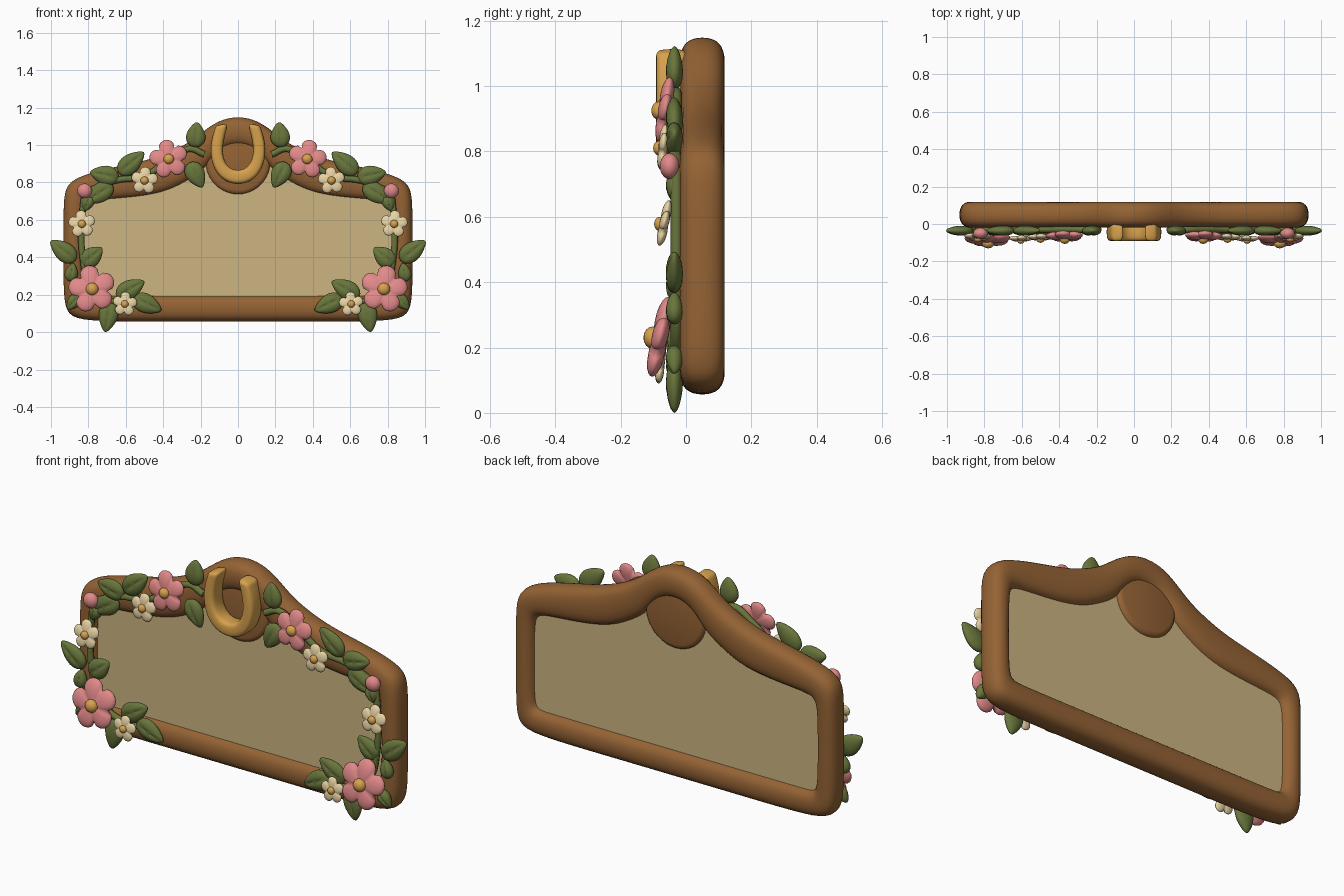
import bpy, bmesh, math
from mathutils import Vector

if "Cube" in bpy.data.objects:
    bpy.data.objects.remove(bpy.data.objects["Cube"], do_unlink=True)


def material(name, rgb):
    m = bpy.data.materials.new(name)
    m.use_nodes = True
    m.diffuse_color = (*rgb, 1)
    bsdf = m.node_tree.nodes["Principled BSDF"]
    bsdf.inputs["Base Color"].default_value = (*rgb, 1)
    bsdf.inputs["Roughness"].default_value = 0.7
    return m


WOOD = material("brown wood", (0.30, 0.125, 0.035))
PANEL = material("tan panel", (0.61, 0.46, 0.22))
GREEN = material("leaf green", (0.14, 0.18, 0.045))
PINK = material("petal pink", (0.76, 0.25, 0.25))
CREAM = material("petal cream", (0.83, 0.67, 0.38))
GOLD = material("gold", (0.68, 0.36, 0.075))


def finish(name, bm, mat, subdiv=0, smooth=True):
    bmesh.ops.recalc_face_normals(bm, faces=bm.faces)
    me = bpy.data.meshes.new(name)
    bm.to_mesh(me)
    bm.free()
    me.materials.append(mat)
    for p in me.polygons:
        p.use_smooth = smooth
    ob = bpy.data.objects.new(name, me)
    bpy.context.collection.objects.link(ob)
    if subdiv:
        mod = ob.modifiers.new("Subdivision", "SUBSURF")
        mod.levels = mod.render_levels = subdiv
    return ob


def loft(name, pairs, y0, y1, r, mat, closed):
    """Chamfered box section swept through pairs of outer and inner points."""
    bm = bmesh.new()
    rings = []
    for a, b in pairs:
        a, b = Vector(a), Vector(b)
        d = (b - a).normalized() * r
        sect = [(a, y0 + r), (a + d, y0), (b - d, y0), (b, y0 + r),
                (b, y1 - r), (b - d, y1), (a + d, y1), (a, y1 - r)]
        rings.append([bm.verts.new((p.x, y, p.y)) for p, y in sect])
    n = len(rings)
    for i in range(n if closed else n - 1):
        p, q = rings[i], rings[(i + 1) % n]
        for j in range(8):
            k = (j + 1) % 8
            bm.faces.new((p[j], p[k], q[k], q[j]))
    if not closed:
        bm.faces.new(rings[0])
        bm.faces.new(rings[-1])
    return finish(name, bm, mat, 2)


def mirrored(half, closed):
    """Half list runs from the centre line; ends on it again when closed."""
    other = half[1:-1] if closed else half[1:]
    flip = [((-a[0], a[1]), (-b[0], b[1])) for a, b in other]
    return half + flip[::-1] if closed else flip[::-1] + half


# Wooden frame with an arched crest
frame_half = [
    ((0, 1.157), (0, 1.0)), ((0.1, 1.135), (0.08, 0.98)),
    ((0.18, 1.08), (0.14, 0.92)), ((0.26, 1.015), (0.175, 0.865)),
    ((0.36, 0.965), (0.27, 0.80)), ((0.48, 0.92), (0.4, 0.735)),
    ((0.66, 0.885), (0.6, 0.71)), ((0.84, 0.84), (0.77, 0.70)),
    ((0.92, 0.79), (0.81, 0.68)), ((0.935, 0.70), (0.82, 0.62)),
    ((0.935, 0.45), (0.82, 0.45)), ((0.935, 0.19), (0.82, 0.26)),
    ((0.915, 0.09), (0.81, 0.2)), ((0.82, 0.055), (0.75, 0.2)),
    ((0.4, 0.055), (0.4, 0.2)), ((0, 0.055), (0, 0.2))]
ring = mirrored(frame_half, True)
loft("frame", ring, -0.02, 0.12, 0.035, WOOD, True)

# Backing panel tucked into the frame
bm = bmesh.new()
edge = [Vector(b).lerp(Vector(a), 0.35) for a, b in ring]
face = bm.faces.new([bm.verts.new((p.x, 0.015, p.y)) for p in edge])
out = bmesh.ops.extrude_face_region(bm, geom=[face], use_keep_orig=True)
moved = [v for v in out["geom"] if isinstance(v, bmesh.types.BMVert)]
bmesh.ops.translate(bm, verts=moved, vec=(0, 0.065, 0))
finish("panel", bm, PANEL, smooth=False)

# Round medallion below the crest
bm = bmesh.new()
bmesh.ops.create_cone(bm, cap_ends=True, segments=40, radius1=0.175,
                      radius2=0.175, depth=0.1)
rims = [e for e in bm.edges if any(len(f.verts) > 4 for f in e.link_faces)]
bmesh.ops.bevel(bm, geom=rims, offset=0.025, segments=3, affect="EDGES", profile=0.5)
for v in bm.verts:
    v.co = (v.co.x, v.co.z + 0.05, 0.91 + v.co.y)
finish("medallion", bm, WOOD)

# Horseshoe
shoe_half = [
    ((0, 0.785), (0, 0.865)), ((0.075, 0.805), (0.04, 0.873)),
    ((0.13, 0.865), (0.072, 0.91)), ((0.152, 0.96), (0.084, 0.97)),
    ((0.14, 1.04), (0.073, 1.04)), ((0.125, 1.085), (0.058, 1.09)),
    ((0.12, 1.105), (0.055, 1.12))]
loft("horseshoe", mirrored(shoe_half, False), -0.092, 0.005, 0.014, GOLD, False)


def ball(name, mat, segs, rings, place):
    """Sphere reshaped by a rule that maps each unit vector to a position."""
    bm = bmesh.new()
    bmesh.ops.create_uvsphere(bm, u_segments=segs, v_segments=rings, radius=1)
    for v in bm.verts:
        v.co = place(*v.co)
    return finish(name, bm, mat)


def leaf(name, s, x, z, length, angle, width=0.047, y=-0.036):
    ca, sa = math.cos(math.radians(angle)), math.sin(math.radians(angle))

    def place(a, b, c):
        taper = 1 - 0.3 * a - 0.15 * a * a
        u, w = a * length / 2, b * width * taper * 1.08
        crease = 0.008 * max(0, 1 - abs(b) * 4) * max(0, c)
        depth = 0.026 * c * (1 - 0.2 * a) - crease
        return s * (x + u * ca - w * sa), y - depth, z + u * sa + w * ca
    ball(name, GREEN, 20, 12, place)


def flower(name, s, x, z, r, y, mat, tilt, turn):
    def place(a, b, c):
        rho, th = math.hypot(a, b), math.atan2(b, a)
        lobe = abs(math.cos(2.5 * th)) ** 0.6
        rad = r * rho * (1 - 0.36 * (1 - lobe) * rho)
        t = th + math.radians(turn)
        dz = rad * math.sin(t)
        depth = 0.26 * r * c * (0.65 + 0.35 * lobe * min(1, 1.4 * rho))
        return s * (x + rad * math.cos(t)), y - depth + tilt * dz, z + dz
    ball(name + "_petals", mat, 40, 14, place)
    k = r * (0.27 if mat == PINK else 0.3)
    ball(name + "_centre", GOLD, 14, 8, lambda a, b, c:
         (s * (x + k * a), y - 0.18 * r - k * 0.8 * c, z + k * b))


def vine(name, s, pts, r=0.017):
    cu = bpy.data.curves.new(name, "CURVE")
    cu.dimensions = "3D"
    cu.bevel_depth, cu.bevel_resolution, cu.resolution_u = r, 2, 5
    cu.use_fill_caps = True
    sp = cu.splines.new("BEZIER")
    sp.bezier_points.add(len(pts) - 1)
    for bp, (x, z) in zip(sp.bezier_points, pts):
        bp.co = (s * x, -0.03, z)
        bp.handle_left_type = bp.handle_right_type = "AUTO"
    tmp = bpy.data.objects.new(name + "_path", cu)
    me = bpy.data.meshes.new_from_object(tmp)
    bpy.data.objects.remove(tmp)
    me.materials.clear()
    me.materials.append(GREEN)
    for p in me.polygons:
        p.use_smooth = True
    bpy.context.collection.objects.link(bpy.data.objects.new(name, me))


# Leaf: centre x, z, length, direction in degrees
leaves = [(0.225, 1.055, 0.135, 95), (0.225, 0.84, 0.15, -118),
          (0.57, 0.905, 0.175, 140), (0.715, 0.84, 0.155, 12),
          (0.745, 0.74, 0.175, -32), (0.935, 0.435, 0.17, 38),
          (0.78, 0.405, 0.14, 140), (0.575, 0.23, 0.17, 150),
          (0.485, 0.15, 0.165, 205), (0.695, 0.08, 0.162, -80)]
small_leaves = [(0.89, 0.32, 0.1, 100), (0.88, 0.16, 0.1, -50),
                (0.805, 0.69, 0.09, -70)]

# Garland, the same on both sides
for side, s in (("left", 1), ("right", -1)):
    vine("upper_vine_" + side, s, [(0.18, 0.95), (0.26, 0.98), (0.37, 0.92),
                                   (0.5, 0.835), (0.66, 0.81), (0.82, 0.745)])
    vine("side_vine_" + side, s, [(0.82, 0.75), (0.835, 0.58), (0.83, 0.4),
                                  (0.78, 0.23), (0.66, 0.16), (0.5, 0.16)])
    for i, data in enumerate(leaves):
        leaf(f"leaf_{side}_{i + 1}", s, *data)
    for i, data in enumerate(small_leaves):
        leaf(f"small_leaf_{side}_{i + 1}", s, *data, width=0.032)
    flower("large_pink_flower_" + side, s, 0.78, 0.23, 0.127, -0.08, PINK, 0.2, 80)
    flower("upper_pink_flower_" + side, s, 0.37, 0.925, 0.104, -0.065, PINK, 0.15, 80)
    flower("upper_cream_flower_" + side, s, 0.5, 0.81, 0.073, -0.07, CREAM, 0.1, 95)
    flower("side_cream_flower_" + side, s, 0.835, 0.578, 0.073, -0.067, CREAM, 0.2, 85)
    flower("lower_cream_flower_" + side, s, 0.605, 0.15, 0.066, -0.078, CREAM, 0.1, 95)
    ball("pink_bud_" + side, PINK, 16, 10, lambda a, b, c:
         (s * (0.82 + 0.04 * a), -0.05 - 0.03 * c, 0.755 + 0.04 * b))
